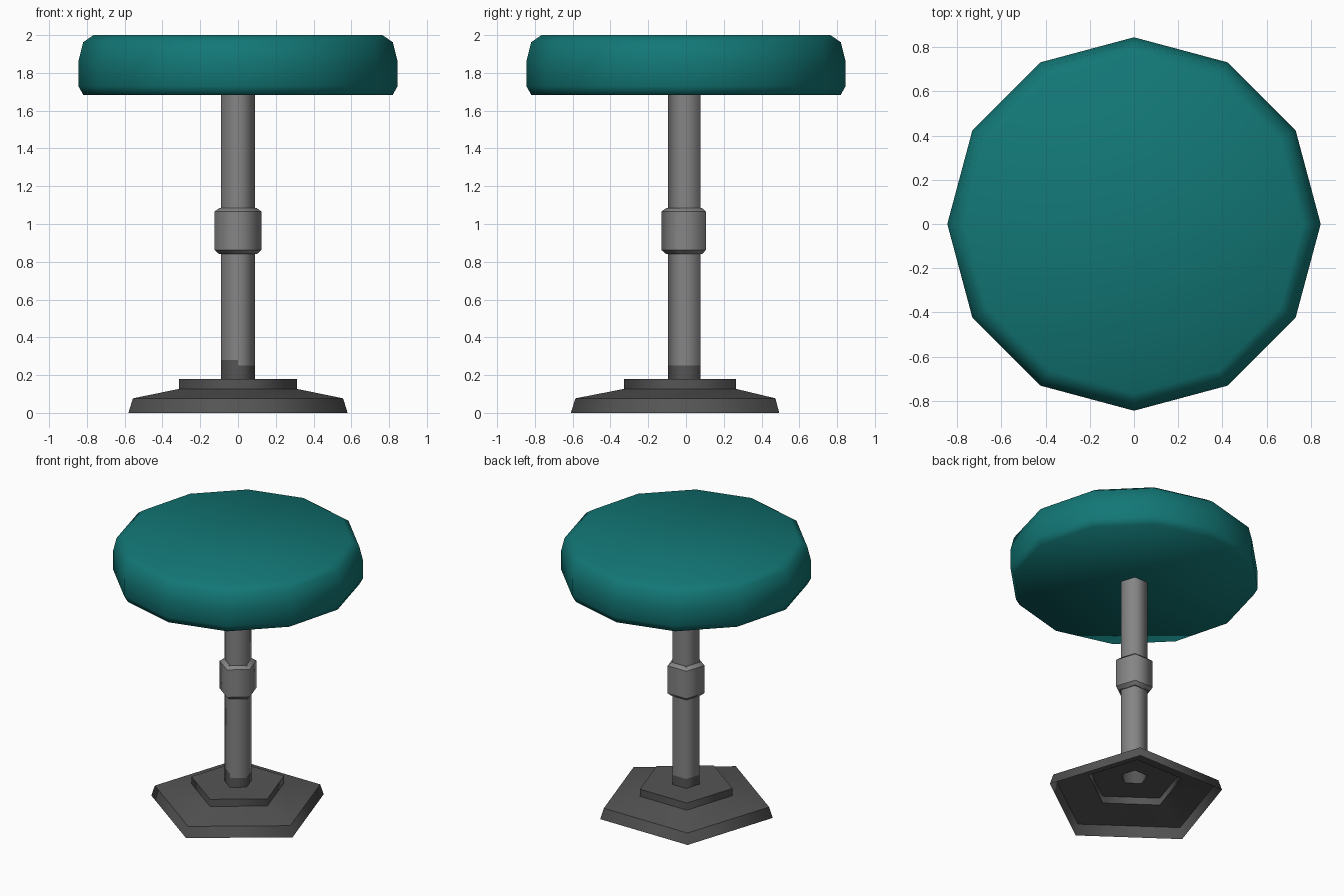
import bpy, bmesh, math

if "Cube" in bpy.data.objects:
    bpy.data.objects.remove(bpy.data.objects["Cube"])


def material(name, rgb):
    m = bpy.data.materials.new(name)
    m.diffuse_color = (*rgb, 1.0)
    m.use_nodes = True
    m.node_tree.nodes["Principled BSDF"].inputs["Base Color"].default_value = m.diffuse_color
    return m


TEAL = material("teal upholstery", (0.006, 0.185, 0.18))
STEEL = material("grey metal", (0.235, 0.235, 0.235))
DARK = material("dark grey metal", (0.09, 0.09, 0.09))


def lathe(name, sides, profile, mats, sharp=(), cap_bottom=False, cap_top=False):
    """Revolve (radius, z) points with one corner facing the front."""
    bm = bmesh.new()
    rings = []
    for r, z in profile:
        ring = []
        for i in range(sides):
            a = -math.pi / 2 + 2 * math.pi * i / sides
            ring.append(bm.verts.new((r * math.cos(a), r * math.sin(a), z)))
        rings.append(ring)
    for lo, hi in zip(rings, rings[1:]):
        for i in range(sides):
            j = (i + 1) % sides
            bm.faces.new((lo[i], lo[j], hi[j], hi[i]))
    if cap_bottom:
        bm.faces.new(rings[0][::-1])
    if cap_top:
        bm.faces.new(rings[-1])
    for f in bm.faces:
        f.smooth = True
    # crisp horizontal edges on the chosen rings
    for k in sharp:
        for i in range(sides):
            e = bm.edges.get((rings[k][i], rings[k][(i + 1) % sides]))
            e.smooth = False
    me = bpy.data.meshes.new(name)
    bm.to_mesh(me)
    bm.free()
    for m in mats:
        me.materials.append(m)
    ob = bpy.data.objects.new(name, me)
    bpy.context.collection.objects.link(ob)
    return ob


# Round cushion, twelve sides, softly shaded
lathe("seat", 12,
      [(0.818, 1.682), (0.845, 1.73), (0.845, 1.86), (0.82, 1.962), (0.765, 2.0)],
      [TEAL], cap_bottom=True, cap_top=True)

# Five-sided foot: an open shell that rises into a short sleeve
lathe("base", 5,
      [(0.61, 0.0), (0.585, 0.077), (0.328, 0.127), (0.328, 0.18),
       (0.095, 0.18), (0.095, 0.25)],
      [DARK], sharp=(1, 2, 3, 4))

# Column
pole = lathe("pole", 5, [(0.095, 0.25), (0.095, 0.28), (0.095, 1.69)], [STEEL, DARK])
# the front left face is dark a little higher than the others
for p in pole.data.polygons:
    if p.center.z < 0.28 and p.center.x < -0.01 and p.center.y < -0.02:
        p.material_index = 1

# Height adjustment collar around the column
lathe("collar", 5,
      [(0.094, 0.84), (0.104, 0.84), (0.13, 0.862), (0.13, 1.066), (0.104, 1.085), (0.094, 1.085)],
      [STEEL], sharp=(1, 2, 3, 4))
